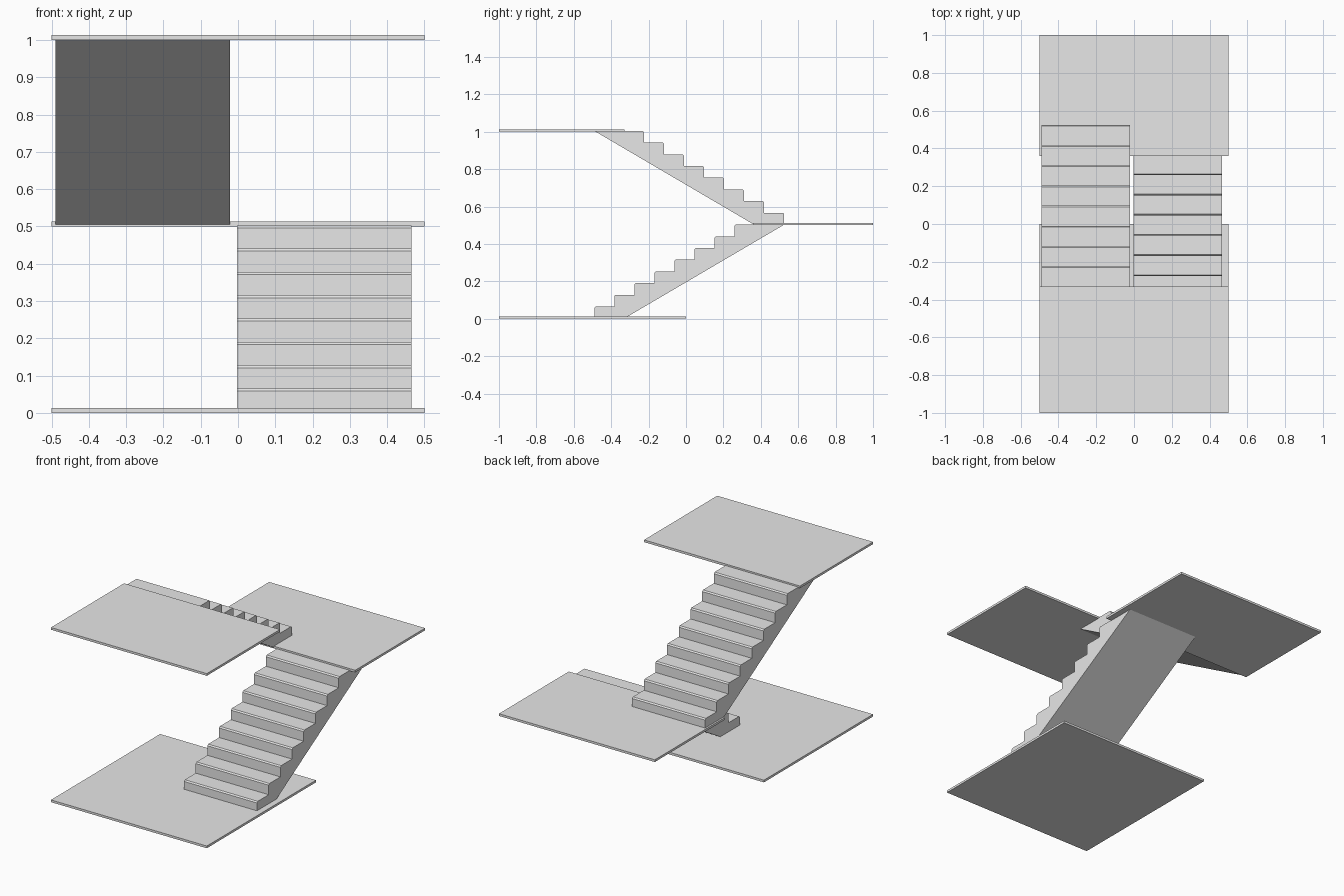
import bpy
import bmesh

cube = bpy.data.objects.get("Cube")
if cube:
    bpy.data.objects.remove(cube, do_unlink=True)

# Single plain grey material
grey = bpy.data.materials.new("light_grey")
grey.use_nodes = True
grey.diffuse_color = (0.8, 0.8, 0.8, 1)
grey.node_tree.nodes["Principled BSDF"].inputs["Base Color"].default_value = (0.8, 0.8, 0.8, 1)

STEPS, RUN, RISE = 8, 0.107, 0.0625
CHAMFER = 0.007


def extrude_profile(name, profile, x0, x1):
    """Extrude a closed (y, z) outline from x0 to x1."""
    bm = bmesh.new()
    face = bm.faces.new([bm.verts.new((x0, y, z)) for y, z in profile])
    result = bmesh.ops.extrude_face_region(bm, geom=[face])
    moved = [v for v in result["geom"] if isinstance(v, bmesh.types.BMVert)]
    bmesh.ops.translate(bm, verts=moved, vec=(x1 - x0, 0, 0))
    bmesh.ops.recalc_face_normals(bm, faces=bm.faces)
    mesh = bpy.data.meshes.new(name)
    bm.to_mesh(mesh)
    bm.free()
    mesh.materials.append(grey)
    obj = bpy.data.objects.new(name, mesh)
    bpy.context.collection.objects.link(obj)


def slab(name, y0, y1, z):
    top = z + 0.013
    extrude_profile(name, [(y0, z), (y1, z), (y1, top), (y0, top)], -0.5, 0.5)


def flight(name, x0, x1, start, direction, base):
    """Stepped top with chamfered step edges and a straight sloping underside."""
    outline = [(0.163, 0), (0, 0)]
    for i in range(STEPS):
        y, z = i * RUN, (i + 1) * RISE
        outline += [(y, z - CHAMFER), (y + CHAMFER, z)]
        if i < STEPS - 1:
            outline.append((y + RUN, z))
    outline.append((1.015, STEPS * RISE))
    extrude_profile(name, [(start + direction * y, base + z) for y, z in outline], x0, x1)


# Floors and half landing
slab("ground_floor", -1, 0, 0)
slab("half_landing", 0.36, 1, 0.5)
slab("upper_floor", -1, -0.33, 1)

# Two opposing flights of stairs
flight("lower_flight", -0.003, 0.465, -0.49, 1, 0.003)
flight("upper_flight", -0.49, -0.022, 0.525, -1, 0.504)
